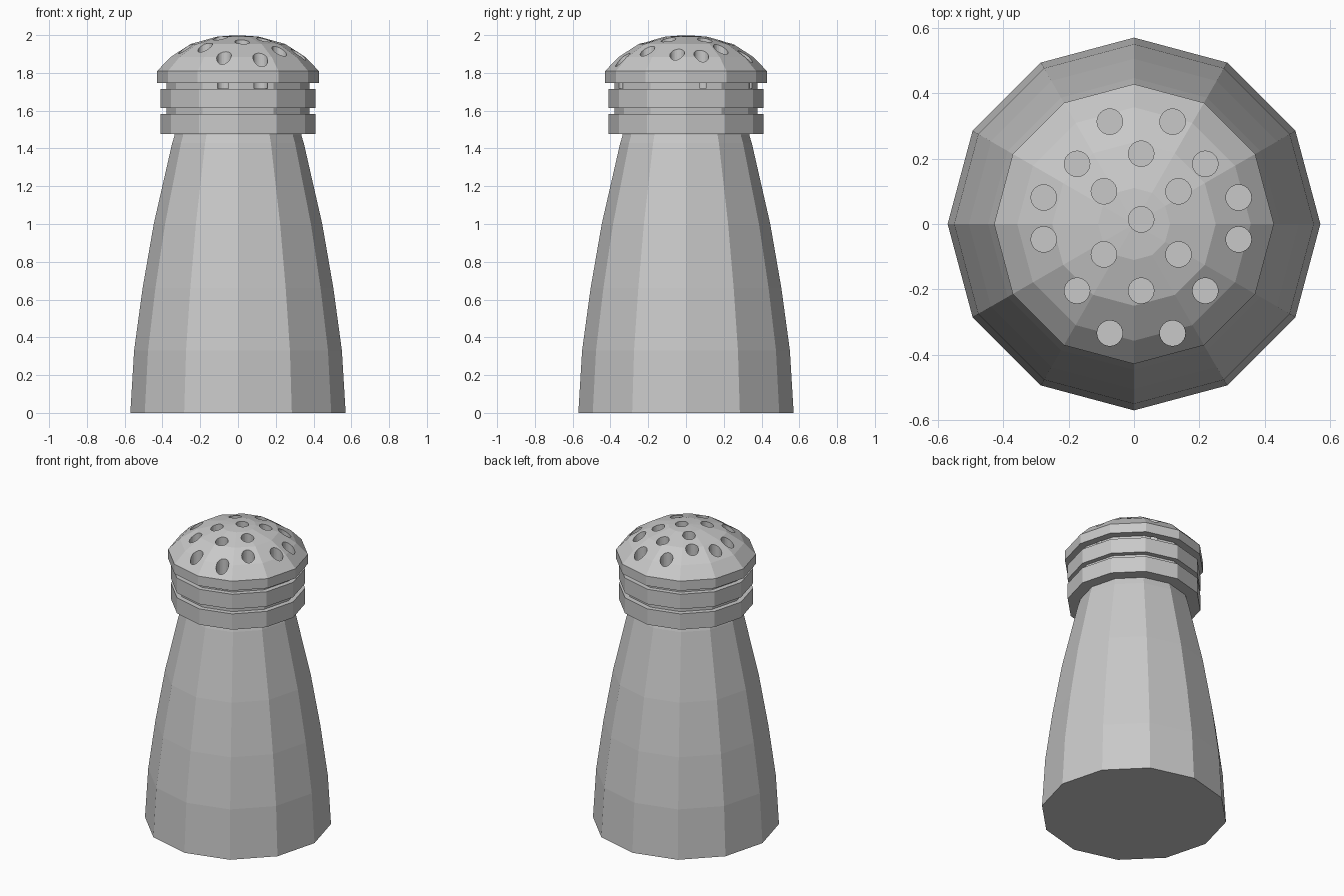
import bpy
import bmesh
from math import cos, sin, tau

SIDES = 12

cube = bpy.data.objects.get("Cube")
if cube:
    bpy.data.objects.remove(cube, do_unlink=True)

# One plain grey for the whole shaker
grey = bpy.data.materials.new("plain_grey")
grey.use_nodes = True
colour = (0.58, 0.58, 0.58, 1)
grey.diffuse_color = colour
grey.node_tree.nodes["Principled BSDF"].inputs["Base Color"].default_value = colour


def finish(bm, name):
    bmesh.ops.recalc_face_normals(bm, faces=bm.faces[:])
    mesh = bpy.data.meshes.new(name)
    bm.to_mesh(mesh)
    bm.free()
    mesh.materials.append(grey)
    obj = bpy.data.objects.new(name, mesh)
    bpy.context.collection.objects.link(obj)
    return obj


def add_lathe(bm, profile, sides, cx=0, cy=0):
    """Closed solid turned from (radius, height) points, with flat ends."""
    rings = []
    for r, z in profile:
        rings.append([bm.verts.new((cx + r * cos(tau * i / sides),
                                    cy + r * sin(tau * i / sides), z))
                      for i in range(sides)])
    for low, high in zip(rings, rings[1:]):
        for i in range(sides):
            j = (i + 1) % sides
            bm.faces.new((low[i], low[j], high[j], high[i]))
    bm.faces.new(rings[0][::-1])
    return bm.faces.new(rings[-1])


# Tapered body with a short neck that runs up inside the cap
bm = bmesh.new()
add_lathe(bm, [(0.57, 0), (0.55, 0.33), (0.505, 0.66), (0.446, 1.0),
               (0.348, 1.43), (0.335, 1.47), (0.335, 1.5)], SIDES)
finish(bm, "body")

# Cap: two raised bands, grooves, rim and faceted dome
RIB, GROOVE, RIM = 0.411, 0.378, 0.428
bm = bmesh.new()
top = add_lathe(bm, [(RIB, 1.476), (RIB, 1.582), (GROOVE, 1.582), (GROOVE, 1.614),
                     (RIB, 1.614), (RIB, 1.714), (GROOVE, 1.714), (GROOVE, 1.746),
                     (RIM, 1.746), (RIM, 1.81), (0.357, 1.884), (0.25, 1.953),
                     (0.11, 1.992)], SIDES)
crown = bmesh.ops.poke(bm, faces=[top])["verts"][0]
crown.co.z = 2.0
cap = finish(bm, "cap")

# Pouring holes, mirrored about a line slightly off centre
MIDDLE = 0.022
pairs = [(0.096, 0.313), (0.196, 0.184), (0.114, 0.1), (0.298, 0.081),
         (0.298, -0.047), (0.114, -0.093), (0.196, -0.204), (0.096, -0.334)]
spots = [(MIDDLE, y) for y in (0.215, 0.014, -0.204)]
for offset, y in pairs:
    spots += [(MIDDLE - offset, y), (MIDDLE + offset, y)]
bm = bmesh.new()
for x, y in spots:
    add_lathe(bm, [(0.039, 1.717), (0.039, 2.1)], 24, x, y)
cutter = finish(bm, "hole_cutter")
cutter.hide_render = True

# Cut the holes, then drop the cutter
cut = cap.modifiers.new("holes", "BOOLEAN")
cut.operation = "DIFFERENCE"
cut.solver = "EXACT"
cut.object = cutter
bpy.context.view_layer.update()
graph = bpy.context.evaluated_depsgraph_get()
pierced = bpy.data.meshes.new_from_object(cap.evaluated_get(graph))
cap.modifiers.clear()
cap.data = pierced
bpy.data.objects.remove(cutter, do_unlink=True)
